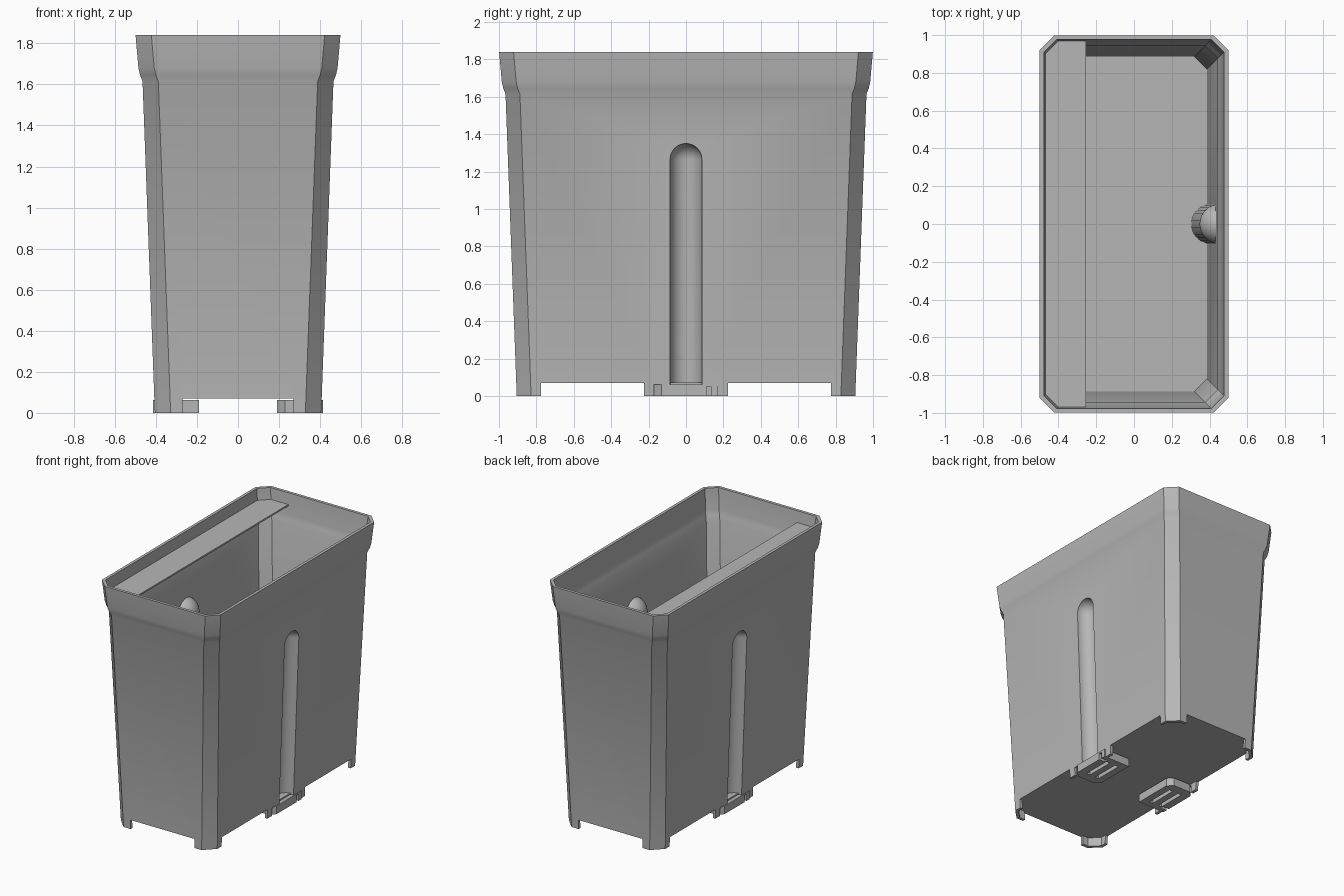
import bpy, bmesh, math
from math import sin, cos, pi

cube = bpy.data.objects.get("Cube")
if cube:
    bpy.data.objects.remove(cube, do_unlink=True)

grey = bpy.data.materials.new("plain grey")
grey.use_nodes = True
grey.diffuse_color = (0.47, 0.47, 0.47, 1)
grey.node_tree.nodes["Principled BSDF"].inputs["Base Color"].default_value = (0.47, 0.47, 0.47, 1)

WALL = 0.022
FLOOR_LOW, FLOOR_TOP = 0.07, 0.09
SLOPE = 0.06 / 1.615          # outward lean of the walls
BASE = 0.405                  # half width at the ground


def loft(name, rings):
    """Closed solid through equal-length rings of points, bottom to top."""
    bm = bmesh.new()
    loops = [[bm.verts.new(p) for p in ring] for ring in rings]
    n = len(loops[0])
    for a, b in zip(loops, loops[1:]):
        for i in range(n):
            j = (i + 1) % n
            bm.faces.new((a[i], a[j], b[j], b[i]))
    bm.faces.new(loops[0][::-1])
    bm.faces.new(loops[-1])
    bmesh.ops.recalc_face_normals(bm, faces=bm.faces)
    mesh = bpy.data.meshes.new(name)
    bm.to_mesh(mesh)
    bm.free()
    mesh.materials.append(grey)
    obj = bpy.data.objects.new(name, mesh)
    bpy.context.collection.objects.link(obj)
    return obj


def octagon(z, half, chamfer):
    """Rectangle with chamfered corners, one unit longer in y than in x."""
    x, y, c = half, half + 0.5, chamfer
    quarter = [(x, y - c), (x - c, y)]
    pts = quarter + [(-a, b) for a, b in quarter[::-1]]
    pts += [(-a, -b) for a, b in pts]
    return [(a, b, z) for a, b in pts]


def prism(name, outline, z0, z1):
    return loft(name, [[(x, y, z) for x, y in outline] for z in (z0, z1)])


def box(name, x0, x1, y0, y1, z0, z1):
    return prism(name, [(x0, y0), (x1, y0), (x1, y1), (x0, y1)], z0, z1)


def groove(side, r):
    """Round-topped rod leaning along the side wall."""
    levels = [(-0.2, r)] + [(1.265 + r * sin(t), max(r * cos(t), 0.001))
                            for t in (k * pi / 20 for k in range(11))]
    rings = []
    for z, rad in levels:
        cx = side * (BASE + SLOPE * z)
        rings.append([(cx + rad * cos(k * pi / 16), rad * sin(k * pi / 16), z)
                      for k in range(32)])
    return loft("groove_cutter", rings)


def cut(target, cutter):
    mod = target.modifiers.new("cut", 'BOOLEAN')
    mod.operation = 'DIFFERENCE'
    mod.solver = 'EXACT'
    mod.object = cutter
    bpy.ops.object.select_all(action='DESELECT')
    bpy.context.view_layer.objects.active = target
    target.select_set(True)
    bpy.ops.object.modifier_apply(modifier=mod.name)
    bpy.data.objects.remove(cutter, do_unlink=True)


# Wall profile: height and half width
shoulder = [(1.615, 0.465), (1.645, 0.477), (1.68, 0.485)]
body = loft("bin_body", [octagon(z, w, 0.077) for z, w in
                         [(0, BASE)] + shoulder + [(1.84, 0.499)]])
cavity = loft("cavity_cutter", [octagon(z, w - WALL, 0.067) for z, w in
                                [(FLOOR_TOP, BASE + SLOPE * FLOOR_TOP)] + shoulder
                                + [(1.84, 0.499), (1.94, 0.507)]])
underside = loft("underside_cutter", [octagon(z, BASE + SLOPE * z - WALL, 0.067)
                                      for z in (-0.1, FLOOR_LOW)])

# Pressed-in grooves on both long sides
for side in (1, -1):
    cut(cavity, groove(side, 0.105))
    cut(body, groove(side, 0.085))
cut(body, cavity)
cut(body, underside)

# Gaps in the skirt leave corner feet and centre feet
cut(body, box("gap", -0.27, 0.27, -1.2, 1.2, -0.1, FLOOR_LOW))
for s in (1, -1):
    lo, hi = sorted((s * 0.225, s * 0.775))
    cut(body, box("gap", -0.6, 0.6, lo, hi, -0.1, FLOOR_LOW))
cut(body, box("gap", -0.6, 0.6, -0.17, 0.17, -0.1, 0.062))

# Slotted clips under each groove
clips = []
for name, turn in (("left_clip", 0), ("right_clip", pi)):
    clip = prism(name, [(0.23, -0.17), (0.375, -0.17), (0.415, -0.13), (0.415, 0.17),
                        (0.19, 0.17), (0.19, -0.13)], 0, FLOOR_LOW - 0.008)
    for x in (0.245, 0.325):
        cut(clip, box("slot", x, x + 0.03, -0.1, 0.12, -0.1, 0.045))
    cut(clip, box("slot", 0.36, 0.5, 0.11, 0.135, -0.1, 0.05))
    clip.rotation_euler.z = turn
    clips.append(clip)
    # short neck joining the clip to the floor
    neck = box(name + "_neck", 0.28, 0.385, -0.16, 0.16, 0.055, FLOOR_LOW + 0.002)
    neck.rotation_euler.z = turn
    clips.append(neck)

# Shelf along the right side, just below the rim
shelf = prism("inner_shelf", [(-0.255, -0.968), (-0.255, 0.968), (-0.402, 0.968),
                              (-0.47, 0.9), (-0.47, -0.9), (-0.402, -0.968)], 1.743, 1.755)

# Soft shading with crisp corners
bpy.ops.object.select_all(action='DESELECT')
for obj in [body, shelf] + clips:
    obj.select_set(True)
bpy.context.view_layer.objects.active = body
bpy.ops.object.shade_smooth_by_angle(angle=math.radians(30))
